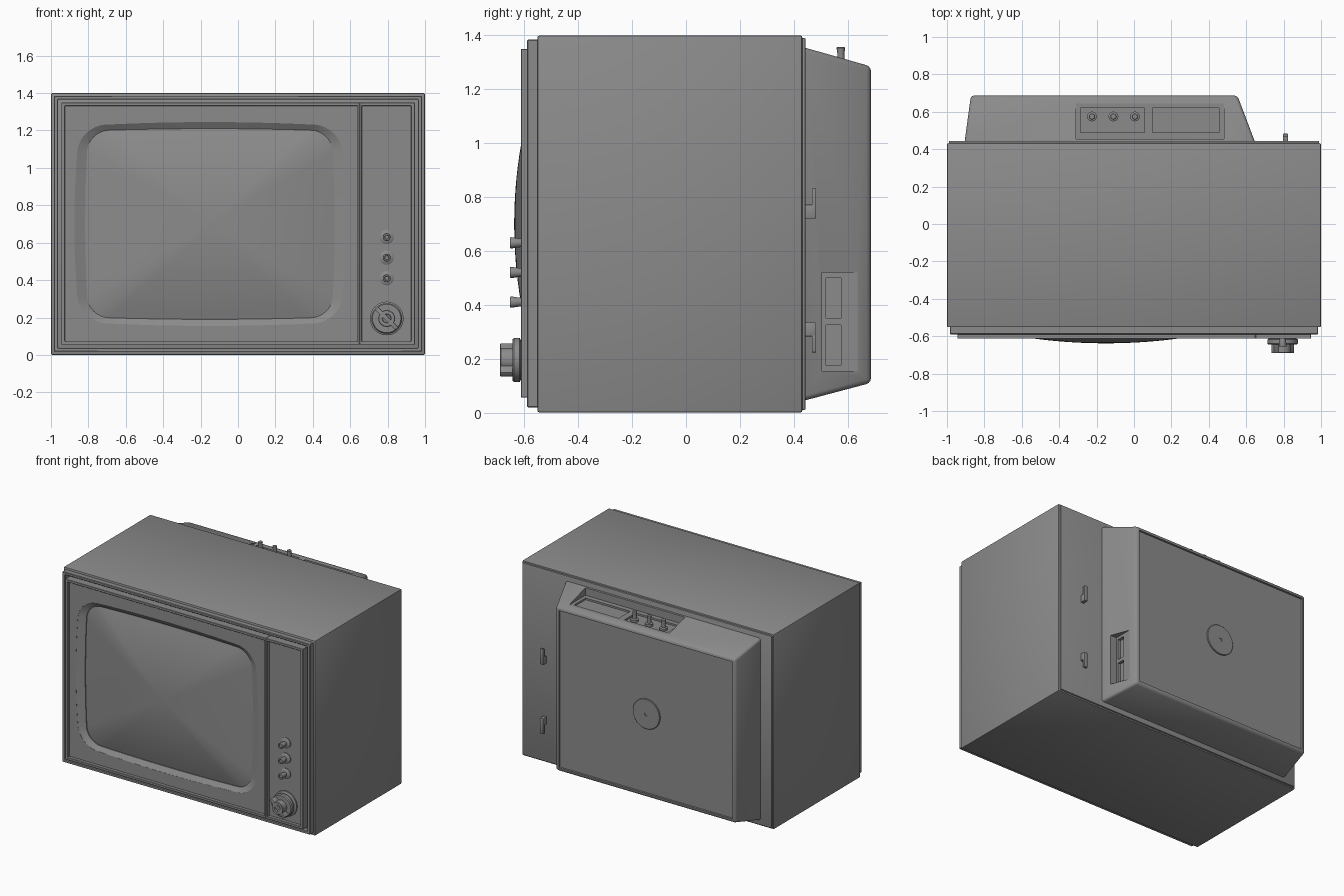
import bpy, bmesh, math
from mathutils import Matrix, Vector

if "Cube" in bpy.data.objects:
    bpy.data.objects.remove(bpy.data.objects["Cube"], do_unlink=True)

grey = bpy.data.materials.new("mid_grey")
grey.use_nodes = True
COLOR = (0.26, 0.26, 0.26, 1)
grey.diffuse_color = COLOR
grey.node_tree.nodes["Principled BSDF"].inputs["Base Color"].default_value = COLOR


def rect(x0, x1, z0, z1):
    return [(x0, z0), (x1, z0), (x1, z1), (x0, z1)]


def circle(r, n=32):
    return [(r * math.cos(2 * math.pi * i / n), r * math.sin(2 * math.pi * i / n)) for i in range(n)]


def tube_outline(cx, cz, hw, hh, r, bow):
    """Rounded rectangle whose four sides bulge outwards."""
    pts = []
    for k, (sx, sz) in enumerate([(1, 1), (-1, 1), (-1, -1), (1, -1)]):
        for i in range(9):
            a = math.pi / 2 * (k + i / 8)
            pts.append((sx * (hw - r) + r * math.cos(a), sz * (hh - r) + r * math.sin(a)))
        ex, ez = pts[-1]
        nx, nz = [(-1, 1), (-1, -1), (1, -1), (1, 1)][k]
        tx, tz = (ex, nz * (hh - r)) if k % 2 else (nx * (hw - r), ez)
        pts += [(ex + (tx - ex) * i / 12, ez + (tz - ez) * i / 12) for i in range(1, 12)]
    return [(cx + x * (1 - bow * (z / hh) ** 2), cz + z * (1 - bow * (x / hw) ** 2)) for x, z in pts]


def shade(ob, angle=30):
    bpy.ops.object.select_all(action='DESELECT')
    ob.select_set(True)
    bpy.context.view_layer.objects.active = ob
    bpy.ops.object.shade_smooth_by_angle(angle=math.radians(angle))


def loft(name, rings, ring_loop=False, bevel=0, segments=2, matrix=None):
    """Skin a list of (y, outline) rings; either capped or joined end to start."""
    bm = bmesh.new()
    loops = [[bm.verts.new((x, y, z)) for x, z in pts] for y, pts in rings]
    pairs = list(zip(loops, loops[1:])) + ([(loops[-1], loops[0])] if ring_loop else [])
    for a, b in pairs:
        for i in range(len(a)):
            j = (i + 1) % len(a)
            bm.faces.new((a[i], a[j], b[j], b[i]))
    if not ring_loop:
        bm.faces.new(loops[0])
        bm.faces.new(loops[-1])
    bmesh.ops.recalc_face_normals(bm, faces=bm.faces)
    if bevel:
        bmesh.ops.bevel(bm, geom=list(bm.edges), offset=bevel, segments=segments,
                        profile=0.5, affect='EDGES')
    if matrix:
        bm.transform(matrix)
    me = bpy.data.meshes.new(name)
    bm.to_mesh(me)
    bm.free()
    me.materials.append(grey)
    ob = bpy.data.objects.new(name, me)
    bpy.context.collection.objects.link(ob)
    shade(ob)
    return ob


def box(name, x, y, z, bevel=0):
    r = rect(*x, *z)
    return loft(name, [(y[0], r), (y[1], r)], bevel=bevel)


def frame(name, outer, inner, y_front, y_back, bevel=0.002):
    return loft(name, [(y_back, rect(*outer)), (y_front, rect(*outer)),
                       (y_front, rect(*inner)), (y_back, rect(*inner))], True, bevel, 1)


def lathe(name, profile, place, along_z=False):
    """Turn a (radius, depth) profile; depth runs along y, or along z."""
    m = Matrix.Translation(Vector(place))
    if along_z:
        m = m @ Matrix.Rotation(math.pi / 2, 4, 'X')
    return loft(name, [(d, circle(r)) for r, d in profile], matrix=m)


def cut(ob, cutter):
    mod = ob.modifiers.new("cut", 'BOOLEAN')
    mod.operation, mod.solver, mod.object = 'DIFFERENCE', 'EXACT', cutter
    bpy.context.view_layer.objects.active = ob
    bpy.ops.object.modifier_apply(modifier=mod.name)
    bpy.data.objects.remove(cutter, do_unlink=True)
    shade(ob)


# Cabinet shell and back plate
box("cabinet", (-1, 1), (-0.552, 0.432), (0, 1.4), 0.008)
box("back_plate", (-0.99, 0.99), (0.42, 0.444), (0.01, 1.39), 0.005)

# Front rim and the two raised trims
frame("front_rim", (-0.985, 0.985, 0.018, 1.385), (-0.962, 0.962, 0.038, 1.365), -0.59, -0.545, 0.004)
frame("screen_trim", (-0.945, 0.65, 0.055, 1.35), (-0.925, 0.638, 0.073, 1.332), -0.613, -0.545)
frame("control_trim", (0.65, 0.945, 0.055, 1.35), (0.662, 0.925, 0.073, 1.332), -0.613, -0.545)

# Screen mask with a sloping opening, and the domed glass
CX, CZ = -0.15, 0.70
mask = box("screen_mask", (-0.93, 0.645), (-0.59, -0.54), (0.065, 1.34))
wide = tube_outline(CX, CZ, 0.725, 0.545, 0.14, 0.04)
tight = tube_outline(CX, CZ, 0.667, 0.51, 0.11, 0.025)
cut(mask, loft("mask_cutter", [(-0.60, wide), (-0.589, wide), (-0.568, tight), (-0.53, tight)]))
glass = []
for i in range(13):
    t = 0.995 * (1 - i / 12) + 0.01
    glass.append((-0.562 - 0.076 * (1 - t * t),
                  [(CX + (x - CX) * t, CZ + (z - CZ) * t) for x, z in tight]))
loft("screen_glass", [(-0.54, glass[0][1])] + glass)

# Control panel with three small knobs and a large dial
KX = 0.795
box("control_panel", (0.655, 0.93), (-0.59, -0.54), (0.065, 1.34))
for i, z in enumerate((0.41, 0.52, 0.63)):
    lathe(f"small_knob_{i + 1}", [(0.038, 0.02), (0.038, -0.008), (0.03, -0.013), (0.015, -0.016),
                                  (0.017, -0.035), (0.021, -0.06), (0.019, -0.066),
                                  (0.012, -0.066), (0.010, -0.062)], (KX, -0.588, z))
lathe("dial_base", [(0.09, 0.02), (0.09, -0.012), (0.075, -0.018), (0.075, -0.026), (0.082, -0.03),
                    (0.082, -0.05), (0.076, -0.057)], (KX, -0.588, 0.195))
lathe("dial_hub", [(0.045, 0), (0.045, -0.099), (0.042, -0.102), (0.024, -0.102), (0.022, -0.09)],
      (KX, -0.588, 0.195))
grip = rect(-0.076, 0.076, -0.011, 0.011)
loft("dial_grip", [(-0.63, grip), (-0.69, grip)], bevel=0.002,
     matrix=Matrix.Translation((KX, 0, 0.195)) @ Matrix.Rotation(math.pi / 4, 4, 'Y'))

# Tapered rear housing, with its sunk back panel and two pockets
housing = loft("rear_housing", [(0.43, rect(-0.907, 0.65, 0.042, 1.358)),
                                (0.687, rect(-0.872, 0.553, 0.11, 1.285))], bevel=0.018, segments=3)
cut(housing, box("back_cutter", (-0.85, 0.53), (0.673, 0.8), (0.133, 1.262)))
cut(housing, box("top_cutter", (-0.31, 0.48), (0.455, 0.66), (1.297, 1.5)))
cut(housing, box("side_cutter", (0.572, 0.8), (0.505, 0.66), (0.155, 0.52)))
for x in ((-0.285, 0.055), (0.10, 0.455)):
    cut(housing, box("tray_cutter", x, (0.49, 0.62), (1.285, 1.4)))
for z in ((0.175, 0.325), (0.35, 0.50)):
    cut(housing, box("socket_cutter", (0.55, 0.7), (0.52, 0.575), z))

# Rear disc with a small centre stud
lathe("rear_disc", [(0.108, 0), (0.108, 0.006), (0.105, 0.009), (0.012, 0.009), (0.012, 0.004)],
      (-0.16, 0.672, 0.70))

# Adjuster pegs in the top pocket
for i, x in enumerate((-0.225, -0.11, 0.005)):
    lathe(f"adjuster_peg_{i + 1}", [(0.026, 0), (0.026, 0.018), (0.014, 0.022), (0.013, 0.05),
                                    (0.016, 0.07), (0.014, 0.074)], (x, 0.575, 1.283), True)

# Cable hooks, one pointing up and one pointing down
for name, z, s in (("upper", 0.72, 1), ("lower", 0.335, -1)):
    span = lambda a, b: tuple(sorted((z + s * a, z + s * b)))
    box(f"{name}_hook_foot", (0.797, 0.823), (0.44, 0.482), span(0, 0.052), 0.003)
    box(f"{name}_hook_tip", (0.797, 0.823), (0.467, 0.483), span(0.002, 0.112), 0.003)
